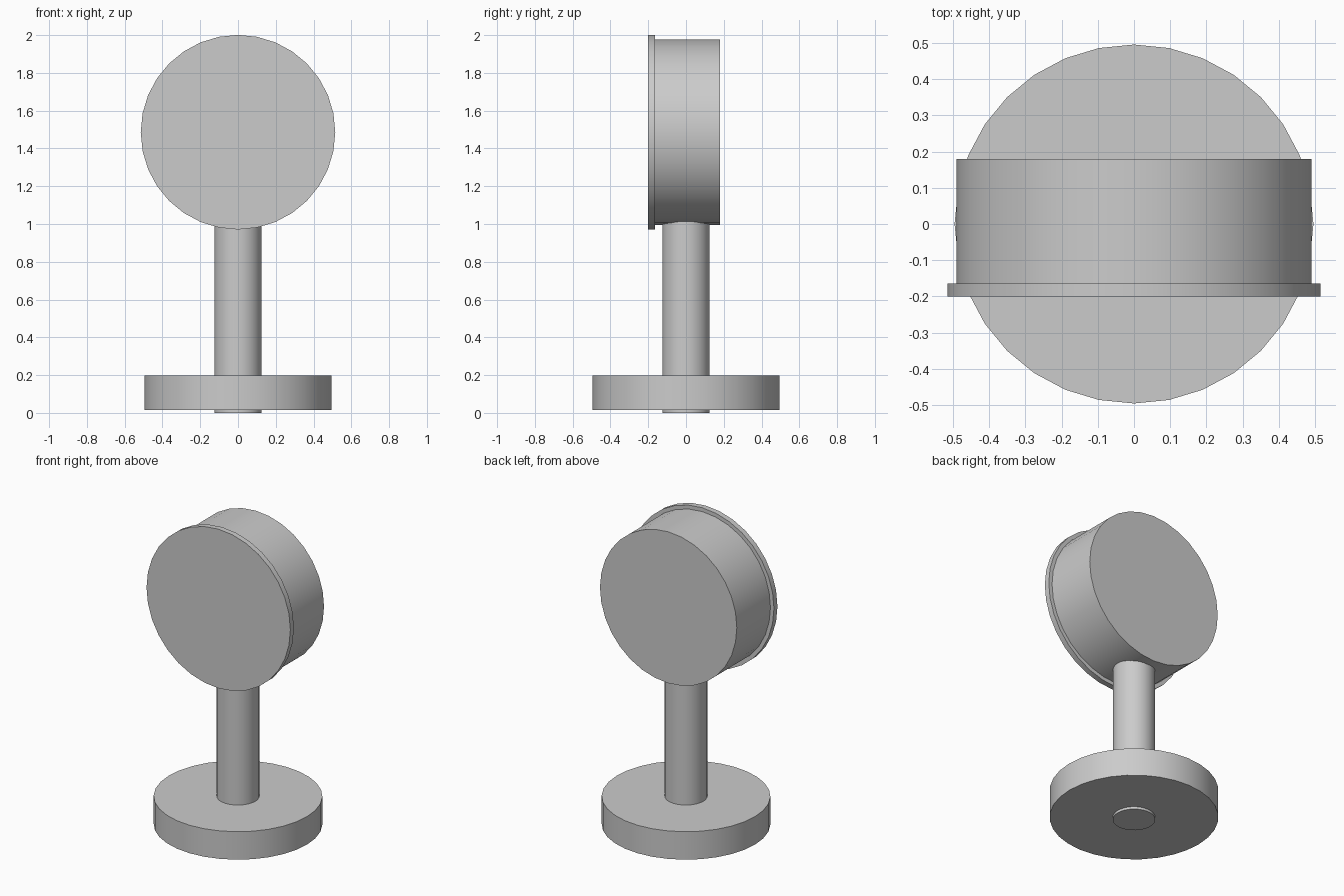
import bpy
import math

if "Cube" in bpy.data.objects:
    bpy.data.objects.remove(bpy.data.objects["Cube"])


def cylinder(name, radius, start, end, centre_z=None, sides=32):
    """Upright disc from z=start to end, or facing front from y=start to end."""
    mid = (start + end) / 2
    upright = centre_z is None
    bpy.ops.mesh.primitive_cylinder_add(
        vertices=sides, radius=radius, depth=end - start,
        location=(0, 0, mid) if upright else (0, mid, centre_z),
        rotation=(0, 0, 0) if upright else (math.pi / 2, 0, 0))
    obj = bpy.context.object
    obj.name = name
    bpy.ops.object.shade_smooth_by_angle(angle=math.radians(30))
    return obj


# Stand: round foot with the post running right through it
cylinder("base", 0.495, 0.016, 0.197)
cylinder("post", 0.125, 0.0, 1.02)

# Head: round drum with a slightly wider, thin front plate
HEAD_Z = 1.486
cylinder("head_drum", 0.49, -0.164, 0.18, HEAD_Z)
cylinder("front_plate", 0.515, -0.2, -0.164, HEAD_Z)
